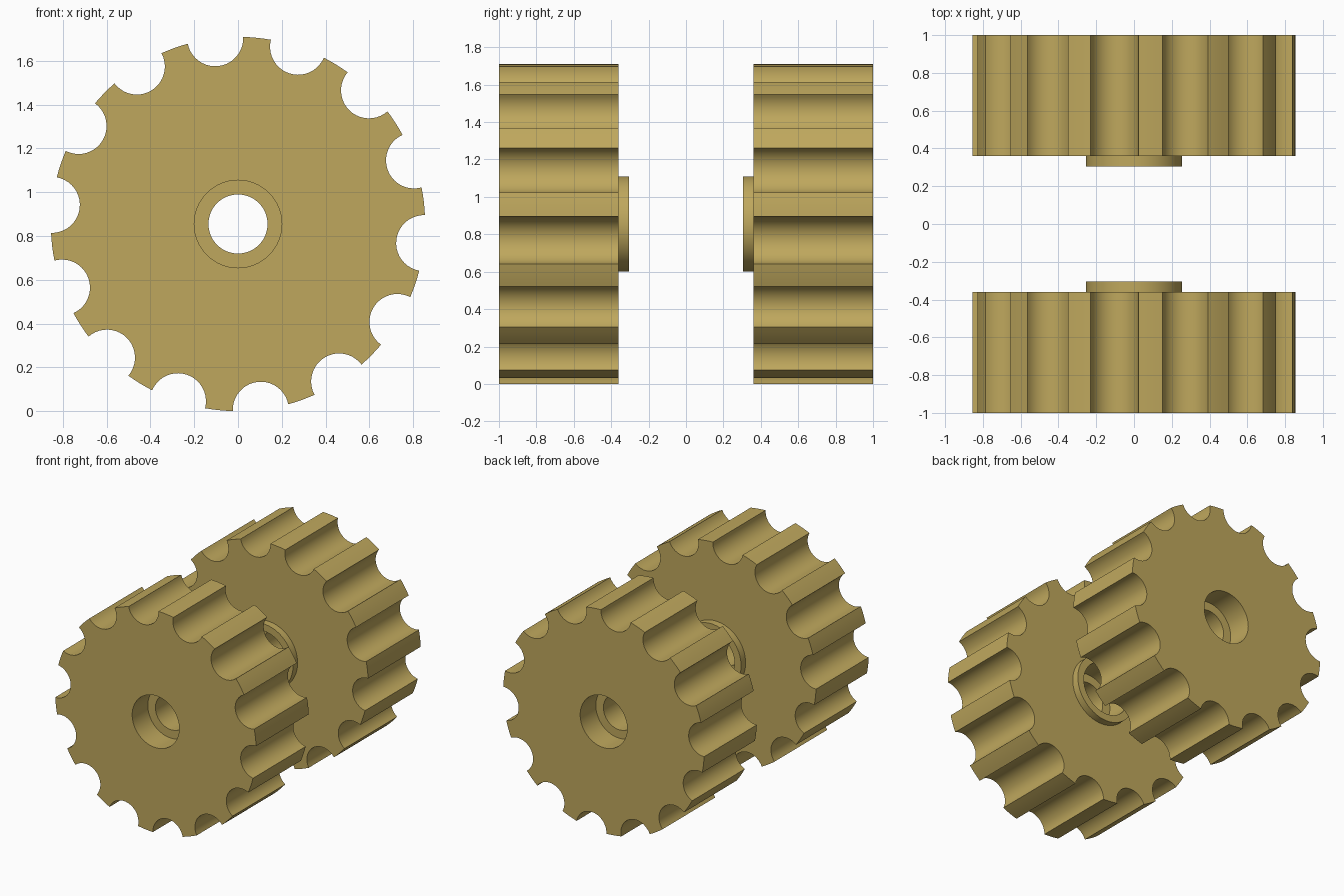
import bpy, bmesh
from math import sin, cos, pi, radians, asin

if "Cube" in bpy.data.objects:
    bpy.data.objects.remove(bpy.data.objects["Cube"])

R, ZC = 0.855, 0.855          # wheel radius and axle height
NOTCH_R, COUNT = 0.128, 14    # round notches in the rim
PHASE = radians(97)
SEG = 64


def rim_outline():
    """Wheel profile: round notches centred on the rim, joined by short arcs."""
    pts = []
    step = 2 * pi / COUNT
    half = 2 * asin(NOTCH_R / (2 * R))       # half angle taken by a notch
    sweep = pi / 2 - half / 2                # half sweep of the notch arc
    for i in range(COUNT):
        a = PHASE + i * step
        cx, cz = R * cos(a), R * sin(a)
        for k in range(21):
            t = a + pi + sweep - 2 * sweep * k / 20
            pts.append((cx + NOTCH_R * cos(t), cz + NOTCH_R * sin(t)))
        for k in range(1, 4):
            t = a + half + (step - 2 * half) * k / 4
            pts.append((R * cos(t), R * sin(t)))
    return pts


def circle(r):
    return [(r * cos(2 * pi * i / SEG), r * sin(2 * pi * i / SEG)) for i in range(SEG)]


def wheel(name, side):
    bm = bmesh.new()

    def ring(pts, y):
        return [bm.verts.new((x, side * y, z + ZC)) for x, z in pts]

    def skin(a, b):
        n = len(a)
        for i in range(n):
            j = (i + 1) % n
            bm.faces.new((a[i], a[j], b[j], b[i]))

    def cap(a, b):
        edges = []
        for loop in (a, b):
            for i in range(len(loop)):
                pair = (loop[i - 1], loop[i])
                edges.append(bm.edges.get(pair) or bm.edges.new(pair))
        bmesh.ops.triangle_fill(bm, edges=edges, use_beauty=True)

    # notched rim
    outline = rim_outline()
    outer, inner = ring(outline, 1.0), ring(outline, 0.36)
    skin(outer, inner)

    # stepped bore and raised hub, from the outer face inwards (radius, y)
    profile = [(0.2, 1.0), (0.2, 0.81), (0.135, 0.81), (0.135, 0.5),
               (0.2, 0.5), (0.2, 0.305), (0.255, 0.305), (0.255, 0.36)]
    rings = [ring(circle(r), y) for r, y in profile]
    for a, b in zip(rings, rings[1:]):
        skin(a, b)

    # flat side faces
    cap(outer, rings[0])
    cap(inner, rings[-1])
    bmesh.ops.recalc_face_normals(bm, faces=bm.faces)

    mesh = bpy.data.meshes.new(name)
    bm.to_mesh(mesh)
    bm.free()
    obj = bpy.data.objects.new(name, mesh)
    bpy.context.collection.objects.link(obj)
    mat = bpy.data.materials.get("brass") or bpy.data.materials.new("brass")
    mat.diffuse_color = (0.52, 0.39, 0.11, 1)
    mat.use_nodes = True
    mat.node_tree.nodes["Principled BSDF"].inputs["Base Color"].default_value = mat.diffuse_color
    mesh.materials.append(mat)
    bpy.ops.object.select_all(action='DESELECT')
    obj.select_set(True)
    bpy.context.view_layer.objects.active = obj
    bpy.ops.object.shade_smooth_by_angle(angle=radians(30))


wheel("front_wheel", -1)
wheel("back_wheel", 1)
